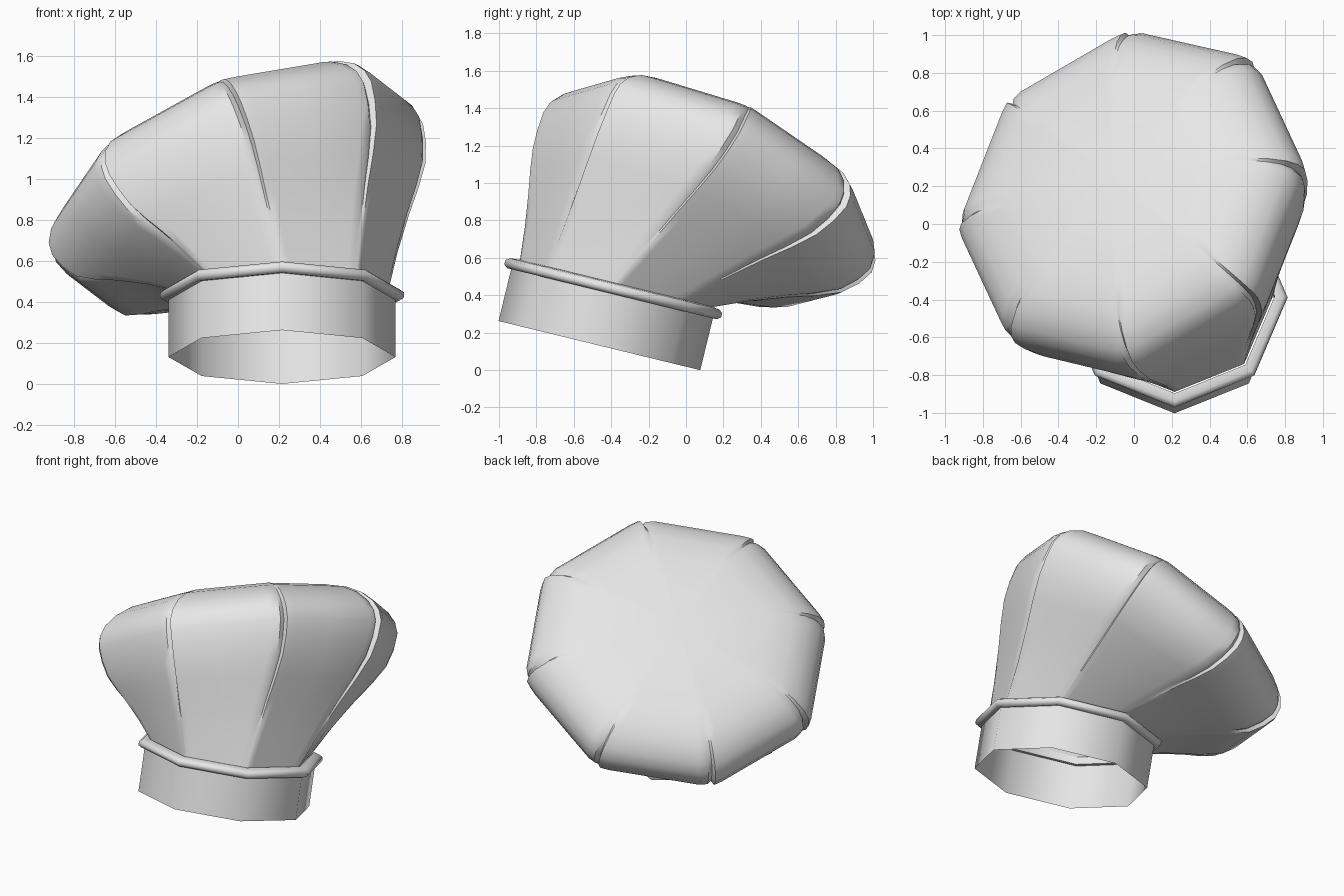
import bpy, bmesh, math
from mathutils import Vector, Matrix

cube = bpy.data.objects.get("Cube")
if cube:
    bpy.data.objects.remove(cube, do_unlink=True)

cloth = bpy.data.materials.new("white_cloth")
cloth.use_nodes = True
cloth.diffuse_color = (0.8, 0.8, 0.8, 1)
cloth.node_tree.nodes["Principled BSDF"].inputs["Base Color"].default_value = (0.8, 0.8, 0.8, 1)

SIDES = 8
# Tilted frame of the head band, with its origin at the opening
BAND = Matrix.Translation((0.215, -0.463, 0.131)) @ Matrix.Rotation(math.radians(-13.7), 4, 'X')


def ring(radius, height):
    """Octagon in the band's frame, starting at the front corner."""
    angles = [2 * math.pi * k / SIDES - math.pi / 2 for k in range(SIDES)]
    return [BAND @ Vector((radius * math.cos(a), radius * math.sin(a), height)) for a in angles]


def skin(name, rows, angle, closed=False, pole=None):
    """Join rings of points into a surface, with an optional centre point on top."""
    bm = bmesh.new()
    loops = [[bm.verts.new(p) for p in row] for row in rows]
    pairs = list(zip(loops, loops[1:]))
    if closed:
        pairs.append((loops[-1], loops[0]))
    for low, high in pairs:
        for i in range(len(low)):
            j = (i + 1) % len(low)
            bm.faces.new((low[i], low[j], high[j], high[i]))
    if pole is not None:
        tip, last = bm.verts.new(pole), loops[-1]
        for i in range(len(last)):
            bm.faces.new((last[i], last[(i + 1) % len(last)], tip))
    mesh = bpy.data.meshes.new(name)
    bm.to_mesh(mesh)
    bm.free()
    mesh.materials.append(cloth)
    obj = bpy.data.objects.new(name, mesh)
    bpy.context.collection.objects.link(obj)
    bpy.ops.object.select_all(action='DESELECT')
    obj.select_set(True)
    bpy.context.view_layer.objects.active = obj
    bpy.ops.object.shade_smooth_by_angle(angle=math.radians(angle))


# Head band and the folded rim above it
skin("head_band", [ring(0.555, 0), ring(0.555, 0.31)], 50)
rim_section = [(0.53, 0.29), (0.575, 0.285), (0.597, 0.30), (0.597, 0.325), (0.575, 0.34), (0.53, 0.345)]
skin("band_rim", [ring(r, h) for r, h in rim_section], 60, closed=True)

# Tilted frame of the puffed crown, at its widest octagon
centre = Vector((-0.002, 0.115, 0.95))
axis = Vector((-0.373, 0.40, 0.837)).normalized()
side = Vector((0.9, 0.16, 0.325))
side = (side - axis * side.dot(axis)).normalized()
back = axis.cross(side)
base = ring(0.52, 0.335)
wide = []
for k in range(SIDES):
    a = 2 * math.pi * k / SIDES - math.pi / 2
    wide.append(centre + 0.99 * (side * math.cos(a) + back * math.sin(a)))


def pleated(corners, depth):
    """Eight panels, each tucked under the next one in a pleat at the corner."""
    middle = sum(corners, Vector()) / SIDES
    points = []
    for k, corner in enumerate(corners):
        following = corners[(k + 1) % SIDES]
        for s, pinch in ((0, 1), (0.02, 0.15), (0.1, 0), (0.5, 0), (0.88, 0), (0.96, 0.35)):
            p = corner.lerp(following, s)
            points.append(p + (middle - p).normalized() * depth * pinch)
    return points


rows = []
# Flaring wall: share of the way up, sag of the cloth, pleat depth
for t, sag, depth in ((0, 0, 0), (0.25, 0.015, 0.012), (0.5, 0.045, 0.02), (0.7, 0.08, 0.03),
                      (0.86, 0.095, 0.04), (0.95, 0.06, 0.045)):
    rows.append(pleated([b.lerp(w, t) - axis * sag for b, w in zip(base, wide)], depth))
# Rounded shoulder and shallow dome: scale, height, pleat depth
for scale, height, depth in ((1, 0, 0.05), (0.99, 0.07, 0.05), (0.95, 0.135, 0.045), (0.87, 0.2, 0.035),
                             (0.76, 0.25, 0.02), (0.6, 0.285, 0), (0.35, 0.315, 0)):
    rows.append(pleated([centre.lerp(w, scale) + axis * height for w in wide], depth))
skin("puffed_crown", rows, 36, pole=centre + axis * 0.33)
